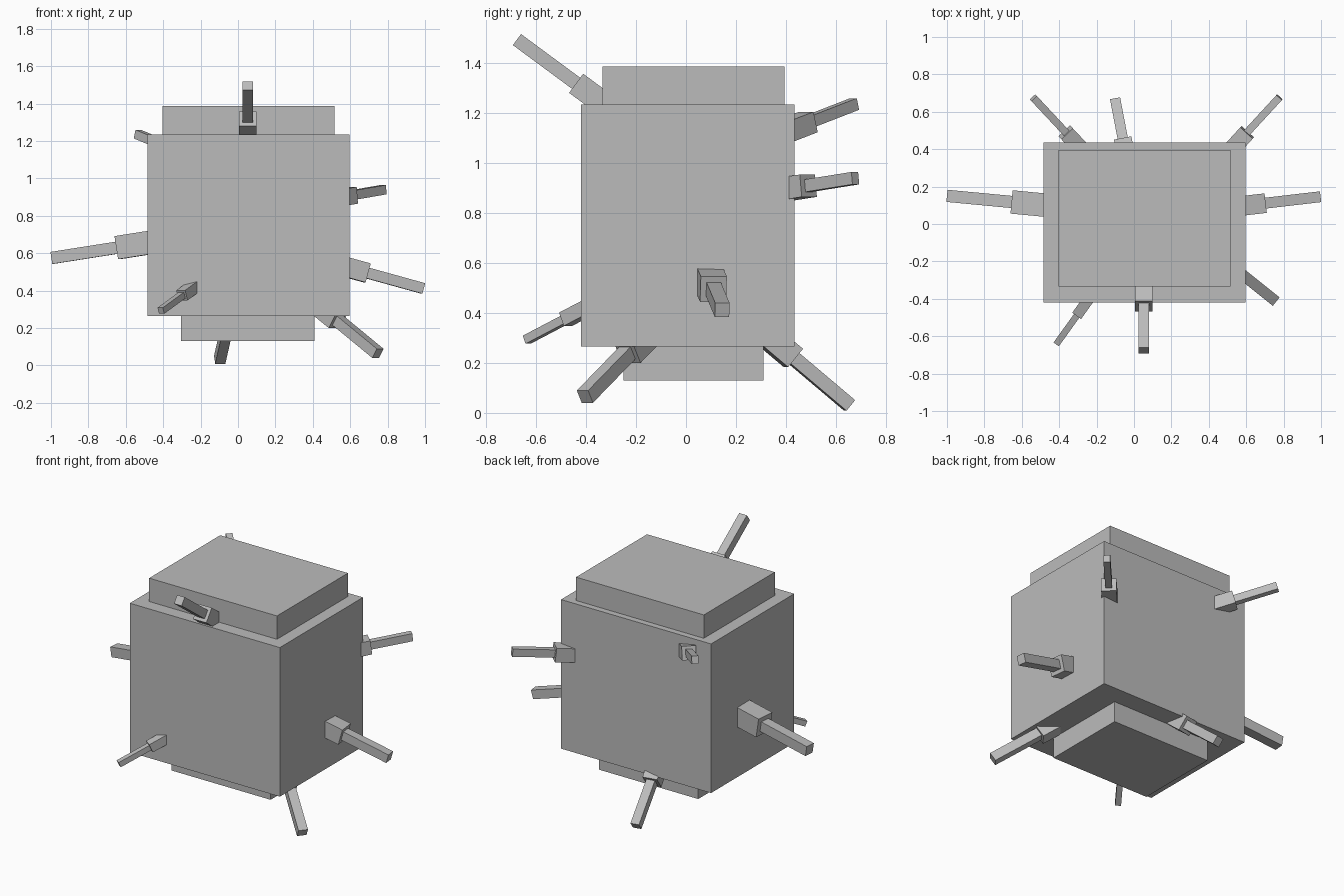
import bpy
from mathutils import Matrix, Vector

cube = bpy.data.objects.get("Cube")
if cube:
    bpy.data.objects.remove(cube, do_unlink=True)

GREY = (0.5, 0.5, 0.5, 1)
mat = bpy.data.materials.new("plain grey")
mat.use_nodes = True
mat.diffuse_color = GREY
mat.node_tree.nodes["Principled BSDF"].inputs["Base Color"].default_value = GREY


def block(name, matrix, size):
    """Flat-faced box of the given size placed by a matrix."""
    bpy.ops.mesh.primitive_cube_add(size=1)
    ob = bpy.context.object
    ob.name = name
    ob.matrix_world = matrix @ Matrix.Diagonal((*size, 1))
    ob.data.materials.append(mat)


def box(name, low, high):
    low, high = Vector(low), Vector(high)
    block(name, Matrix.Translation((low + high) / 2), high - low)


def beam(name, start, end, width, height):
    """Square-ended bar from start to end, its sides kept upright."""
    axis = (end - start).normalized()
    side = axis.cross(Vector((0, 0, 1))).normalized()
    up = side.cross(axis)
    rot = Matrix((side, up, -axis)).transposed().to_4x4()
    block(name, Matrix.Translation((start + end) / 2) @ rot,
          (width, height, (end - start).length))


def spike(name, collar_end, tip, collar, arm_w, arm_h):
    """Thick collar rooted in the body with a thinner arm sticking out."""
    collar_end, tip = Vector(collar_end), Vector(tip)
    axis = (tip - collar_end).normalized()
    beam(name + "_collar", collar_end - axis * 0.2, collar_end, collar, collar)
    beam(name + "_arm", collar_end - axis * 0.03, tip, arm_w, arm_h)


# Stacked body
box("body", (-0.485, -0.42, 0.265), (0.595, 0.435, 1.235))
box("top_slab", (-0.405, -0.335, 1.2), (0.515, 0.395, 1.387))
box("bottom_slab", (-0.305, -0.25, 0.13), (0.41, 0.31, 0.3))

# Arms: collar end, tip, collar width, arm width, arm height
spike("front_top", (0.052, -0.44, 1.32), (0.052, -0.677, 1.495), 0.095, 0.055, 0.055)
spike("right_side", (-0.645, 0.117, 0.63), (-0.995, 0.15, 0.575), 0.125, 0.065, 0.065)
spike("left_side", (0.69, 0.11, 0.495), (0.99, 0.145, 0.412), 0.105, 0.058, 0.058)
spike("back_left", (0.605, 0.49, 0.91), (0.778, 0.678, 0.94), 0.09, 0.04, 0.05)
spike("back_right", (-0.365, 0.49, 1.165), (-0.538, 0.675, 1.237), 0.085, 0.04, 0.048)
spike("front_right", (-0.3, -0.482, 0.375), (-0.412, -0.638, 0.293), 0.058, 0.035, 0.035)
spike("lower_front_left", (0.535, -0.235, 0.24), (0.748, -0.405, 0.065), 0.095, 0.058, 0.058)
spike("lower_back", (-0.055, 0.43, 0.22), (-0.098, 0.655, 0.03), 0.095, 0.055, 0.055)
